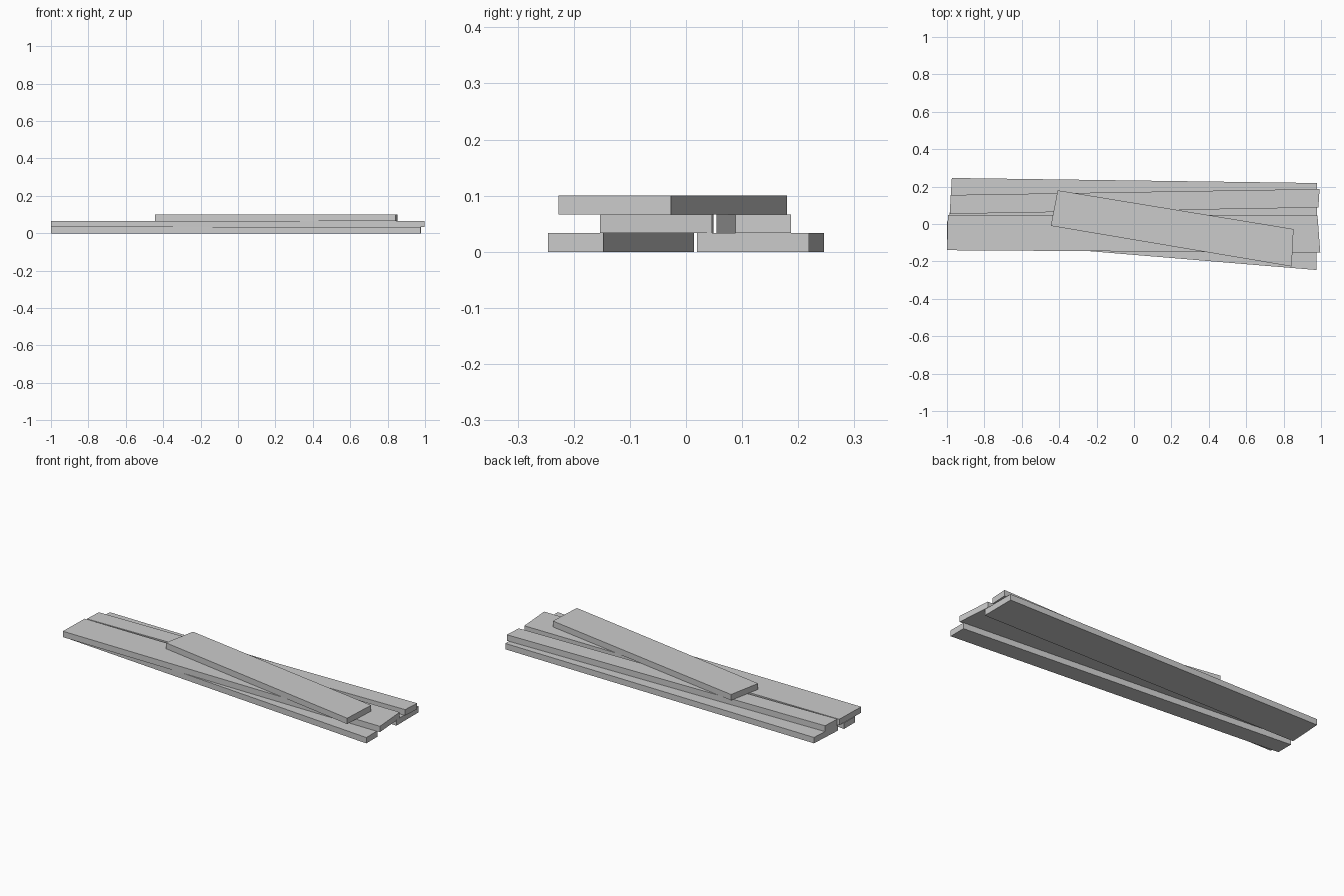
import bpy
import bmesh

# Remove the default cube
cube = bpy.data.objects.get("Cube")
if cube:
    bpy.data.objects.remove(cube, do_unlink=True)

# Single plain grey
grey = bpy.data.materials.new("plain_grey")
grey.use_nodes = True
colour = (0.6, 0.6, 0.6, 1)
grey.diffuse_color = colour
grey.node_tree.nodes["Principled BSDF"].inputs["Base Color"].default_value = colour

THICK = 0.1 / 3


def plank(name, layer, outline):
    """Board with slightly skewed sawn ends, extruded up from its outline."""
    bm = bmesh.new()
    base = bm.faces.new([bm.verts.new((x, y, layer * THICK)) for x, y in outline])
    top = bmesh.ops.extrude_face_region(bm, geom=[base])["geom"]
    bmesh.ops.translate(bm, vec=(0, 0, THICK),
                        verts=[v for v in top if isinstance(v, bmesh.types.BMVert)])
    bmesh.ops.recalc_face_normals(bm, faces=bm.faces)
    mesh = bpy.data.meshes.new(name)
    bm.to_mesh(mesh)
    bm.free()
    mesh.materials.append(grey)
    obj = bpy.data.objects.new(name, mesh)
    bpy.context.collection.objects.link(obj)
    return obj


# Outlines run: front right end, front left end, back left end, back right end
# Bottom layer
plank("bottom_front_plank", 0,
      [(-1, -0.082), (0.976, -0.246), (0.976, -0.147), (-1, 0.014)])
plank("bottom_back_plank", 0,
      [(-0.986, 0.047), (0.979, 0.02), (0.979, 0.219), (-0.974, 0.246)])

# Middle layer
plank("middle_front_plank", 1,
      [(-1, -0.14), (0.996, -0.153), (0.981, 0.046), (-0.995, 0.049)])
plank("middle_back_plank", 1,
      [(-0.985, 0.054), (0.986, 0.088), (0.992, 0.187), (-0.98, 0.155)])

# Single short board on top
plank("top_plank", 2,
      [(-0.445, -0.01), (0.843, -0.227), (0.853, -0.027), (-0.408, 0.18)])
